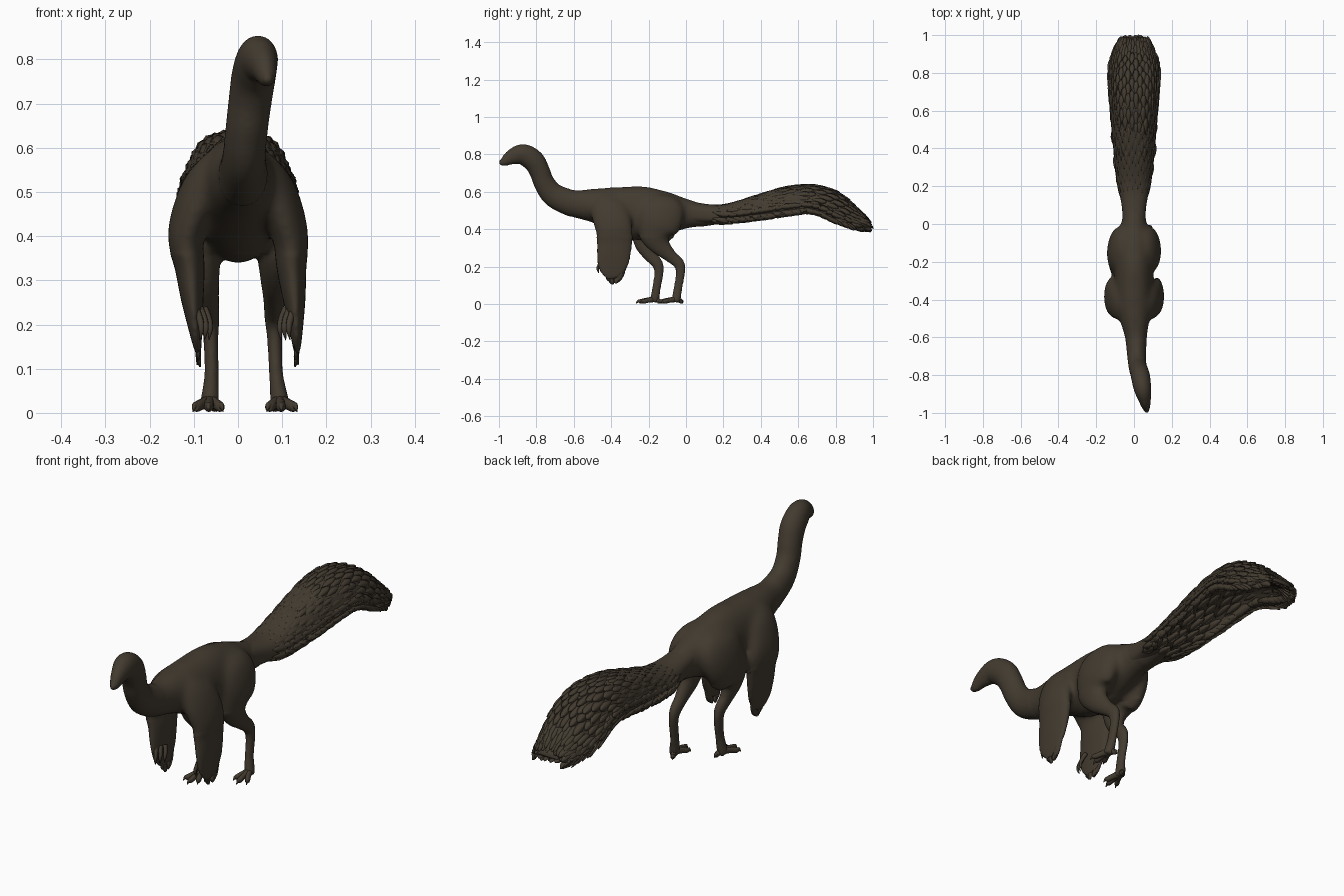
import bpy, bmesh, math, random
from mathutils import Vector

if "Cube" in bpy.data.objects:
    bpy.data.objects.remove(bpy.data.objects["Cube"])

random.seed(4)
mat = bpy.data.materials.new("dark_brown_plumage")
mat.diffuse_color = (0.055, 0.043, 0.029, 1)
mat.use_nodes = True
mat.node_tree.nodes["Principled BSDF"].inputs["Base Color"].default_value = mat.diffuse_color
X = Vector((1, 0, 0))


def spline(keys, t):
    """Catmull-Rom through key tuples, t in 0..1"""
    n = len(keys) - 1
    f = min(max(t, 0), 1) * n
    i = min(int(f), n - 1)
    u = f - i
    k = [keys[min(max(i + j, 0), n)] for j in (-1, 0, 1, 2)]
    return [0.5 * (2 * b + (c - a) * u + (2 * a - 5 * b + 4 * c - d) * u * u
                   + (3 * b - a - 3 * c + d) * u ** 3) for a, b, c, d in zip(*k)]


def finish(bm, name):
    bmesh.ops.recalc_face_normals(bm, faces=bm.faces)
    for f in bm.faces:
        f.smooth = True
    me = bpy.data.meshes.new(name)
    bm.to_mesh(me)
    bm.free()
    me.materials.append(mat)
    ob = bpy.data.objects.new(name, me)
    bpy.context.collection.objects.link(ob)
    return ob


def skin(bm, rings):
    vs = [[bm.verts.new(p) for p in r] for r in rings]
    n = len(vs[0])
    for a, b in zip(vs, vs[1:]):
        for i in range(n):
            bm.faces.new((a[i], a[(i + 1) % n], b[(i + 1) % n], b[i]))
    bm.faces.new(vs[0][::-1])
    bm.faces.new(vs[-1])


def tube(bm, keys, steps=6, sides=24):
    """Oval tube; keys are x, y, z, half width along x, half depth"""
    n = (len(keys) - 1) * steps
    pts = [spline(keys, i / n) for i in range(n + 1)]
    rings = []
    for i, p in enumerate(pts):
        tan = (Vector(pts[min(i + 1, n)][:3]) - Vector(pts[max(i - 1, 0)][:3])).normalized()
        side = (X - tan * X.dot(tan)).normalized()
        up = tan.cross(side)
        c = Vector(p[:3])
        rings.append([c + side * (max(p[3], .001) * math.cos(a)) + up * (max(p[4], .001) * math.sin(a))
                      for a in (2 * math.pi * k / sides for k in range(sides))])
    skin(bm, rings)


def feather(bm, base, d, normal, length, width, thick=0.005):
    """Leaf-shaped vane with a raised shaft and a drooping tip"""
    d = d.normalized()
    side = d.cross(normal).normalized()
    nrm = side.cross(d)
    rings = []
    for t, w in ((0, .4), (.3, .85), (.6, 1), (.82, .75), (.95, .35), (1, .04)):
        c = base + d * (length * t) - nrm * (.08 * length * t * t)
        hw, h = width * w / 2, thick * (.3 + .7 * w)
        rings.append([c + side * hw - nrm * h * .6, c + nrm * h, c - side * hw - nrm * h * .6, c - nrm * h])
    skin(bm, rings)


# Head, neck and trunk; legs and wings are added and fused with it below
body = bmesh.new()
tube(body, [(.068, -.999, .755, .008, .009), (.065, -.975, .76, .02, .024), (.057, -.93, .786, .033, .042),
            (.045, -.872, .799, .046, .056), (.036, -.815, .765, .05, .059), (.028, -.783, .71, .049, .055),
            (.02, -.757, .645, .048, .056), (.014, -.705, .58, .049, .064), (.011, -.605, .538, .058, .073),
            (.004, -.5, .527, .08, .091), (0, -.4, .512, .094, .115), (0, -.3, .492, .1, .14),
            (0, -.2, .483, .1, .143), (0, -.1, .485, .092, .117), (0, 0, .482, .068, .082),
            (0, .1, .475, .058, .06), (0, .22, .48, .05, .045)], sides=32)

# Legs: the +x leg trails, the -x leg steps forward
LEG = [(.045, -.12, .57, .03, .07), (.073, -.125, .52, .05, .115), (.089, -.14, .44, .055, .12),
       (.088, -.16, .375, .048, .094), (.085, -.14, .315, .036, .057), (.082, -.085, .258, .025, .035),
       (.081, -.038, .215, .021, .03), (.083, -.03, .165, .017, .025), (.086, -.042, .09, .016, .023),
       (.094, -.052, .028, .021, .024), (.096, -.056, .01, .018, .02)]


def stride(s, x, y, z):
    k = min(max((.46 - z) / .22, 0), 1) if s < 0 else 0
    return s * (x - .032 * k * min(1, (.5 - z) / .5)), y - .115 * k, z


# Wings hang from the shoulders
ARM = [(.045, -.42, .58, .025, .05), (.075, -.42, .53, .04, .09), (.1, -.405, .47, .044, .102),
       (.119, -.385, .4, .041, .102), (.121, -.382, .33, .034, .095), (.127, -.387, .26, .026, .09),
       (.131, -.39, .2, .017, .08), (.133, -.385, .155, .01, .055), (.133, -.38, .135, .005, .025)]


def inward(z):
    return .045 * min(max((.4 - z) / .27, 0), 1)


for s, name in ((1, "right"), (-1, "left")):
    tube(body, [stride(s, *k[:3]) + k[3:] for k in LEG])
    arm = [(s * (x - (inward(z) if s < 0 else 0)), y, z, a, b) for x, y, z, a, b in ARM]
    tube(body, arm)

    # Three splayed front toes with claws, and a small hind toe
    bm = bmesh.new()
    for dx, ln in ((-.026, .075), (.004, .1), (.036, .078), (-.012, -.035)):
        keys = [(.094, -.05, .026, .015, .016), (.094 + dx * .5, -.052 - ln * .45, .02, .011, .013),
                (.094 + dx * .85, -.052 - ln * .75, .014, .011, .012),
                (.094 + dx, -.052 - ln * .88, .015, .006, .008),
                (.094 + dx * 1.1, -.052 - ln, .003, .001, .002)]
        tube(bm, [stride(s, *k[:3]) + k[3:] for k in keys], 4, 12)
    finish(bm, name + "_foot")

    # Scalloped feathers down the rear edge and around the wing tip
    bm = bmesh.new()
    for i in range(13):
        x, y, z, a, b = spline(arm, .45 + .53 * i / 12)
        for side in (-1, 1):
            base = Vector((x + side * a * .3, y + b * .7, z + .025))
            feather(bm, base, Vector((0, .32 - .05 * i, -1)), Vector((side, .1, 0)), .055, .034)
    for i in range(3):
        x, y, z, a, b = spline(arm, .8 + .07 * i)
        feather(bm, Vector((x, y - b * .6, z + .01)), Vector((0, .3, -1)), Vector((s, 0, 0)), .05, .034)
    finish(bm, name + "_wing_feathers")

    # Clawed fingers at the front of the wing
    bm = bmesh.new()
    for i in range(3):
        x, y = .118 - .01 * i - (.032 if s < 0 else 0), -.45 + .02 * i
        tube(bm, [(s * (x + .01), y, .235, .009, .011), (s * x, y - .013, .21, .008, .01),
                  (s * (x - .003), y - .022, .188, .006, .007), (s * x, y - .016, .165, .001, .002)], 4, 10)
    finish(bm, name + "_fingers")

# Fuse trunk, legs and wings, then soften shoulders and hips
ob = finish(body, "body_with_legs_and_wings")
mod = ob.modifiers.new("fuse", 'REMESH')
mod.mode = 'VOXEL'
mod.voxel_size = .0075
fused = bpy.data.meshes.new_from_object(ob.evaluated_get(bpy.context.evaluated_depsgraph_get()))
ob.modifiers.clear()
bm = bmesh.new()
bm.from_mesh(fused)
for zmin, count in ((-1, 2), (.36, 30)):
    sel = [v for v in bm.verts if v.co.z > zmin and (count == 2 or -.62 < v.co.y < .08)]
    for _ in range(count):
        bmesh.ops.smooth_vert(bm, verts=sel, factor=.5, use_axis_x=True, use_axis_y=True, use_axis_z=True)
for f in bm.faces:
    f.smooth = True
bm.to_mesh(ob.data)
bm.free()

# Tail: y, centre height, half width, half thickness, edge droop
TAIL = [(-.05, .488, .06, .075, 0), (.08, .476, .063, .062, 0), (.2, .478, .083, .055, .015),
        (.35, .517, .1, .057, .045), (.5, .566, .114, .053, .075), (.65, .59, .127, .047, .085),
        (.78, .567, .13, .043, .105), (.88, .508, .113, .036, .075), (.95, .457, .085, .024, .025),
        (.99, .428, .045, .01, .004)]


def tail_pt(t, a):
    """Flat-topped section whose edges hang down"""
    y, z, w, h, droop = spline(TAIL, t)
    c, s = math.cos(a), math.sin(a)
    v = math.copysign(abs(s) ** .7, s)
    return Vector((w * c, y, z + h * v * (1 if s > 0 else .8) - droop * c ** 4))


bm = bmesh.new()
skin(bm, [[tail_pt(i / 60, 2 * math.pi * k / 40) for k in range(40)] for i in range(61)])
finish(bm, "tail_core")


def tail_feather(bm, t, a, length, width, lift, drop=0):
    p = tail_pt(t, a)
    d = (tail_pt(min(t + .05, 1), a) - tail_pt(t - .05, a)).normalized()
    around = tail_pt(t, a + .05) - tail_pt(t, a - .05)
    nrm = d.cross(around).normalized()
    if nrm.dot(Vector((math.cos(a), 0, math.sin(a)))) < 0:
        nrm = -nrm
    d = (d + nrm * lift + Vector((0, 0, -drop))).normalized()
    length = min(length, (.995 - p.y) / max(d.y, .2))
    feather(bm, p - nrm * .003, d, nrm, length, width)


# Overlapping coverts on the top and the coarser underside
for name, lo, hi, rows, cols, ln, lift in (("tail_top_feathers", .3, math.pi - .3, 24, 8, .085, .07),
                                           ("tail_under_feathers", math.pi + .3, 2 * math.pi - .3, 17, 6, .1, .15)):
    bm = bmesh.new()
    for i in range(rows):
        for j in range(cols):
            t = .2 + .66 * i / (rows - 1) + random.uniform(-.01, .01)
            a = lo + (hi - lo) * (j + .5 * (i % 2)) / (cols - .5)
            tail_feather(bm, t, a, ln * random.uniform(.85, 1.1), .04, lift)
    finish(bm, name)

# Fringe along both edges, hanging lower before the tip
bm = bmesh.new()
for i in range(26):
    t = .16 + .66 * i / 25
    for s in (0, 1):
        for off in (-.5, -.1, .25):
            a = math.pi - off if s else off
            drop = (.1 + .7 * max(0, t - .5)) * (1.3 if off < 0 else .6)
            tail_feather(bm, t + random.uniform(-.01, .01), a, .08 + .02 * random.random(), .038, .13, drop)
finish(bm, "tail_fringe_feathers")

# Rounded fan at the tail tip
bm = bmesh.new()
for i in range(13):
    u = (i - 6) / 6
    tip = Vector((u * .108, .999 - .085 * u * u, .43 - .025 * abs(u)))
    base = Vector((u * .07, .88, .52 - .05 * abs(u)))
    feather(bm, base, tip - base, Vector((u * .3, .6, 1)), (tip - base).length, .04, .007)
finish(bm, "tail_tip_fan")
